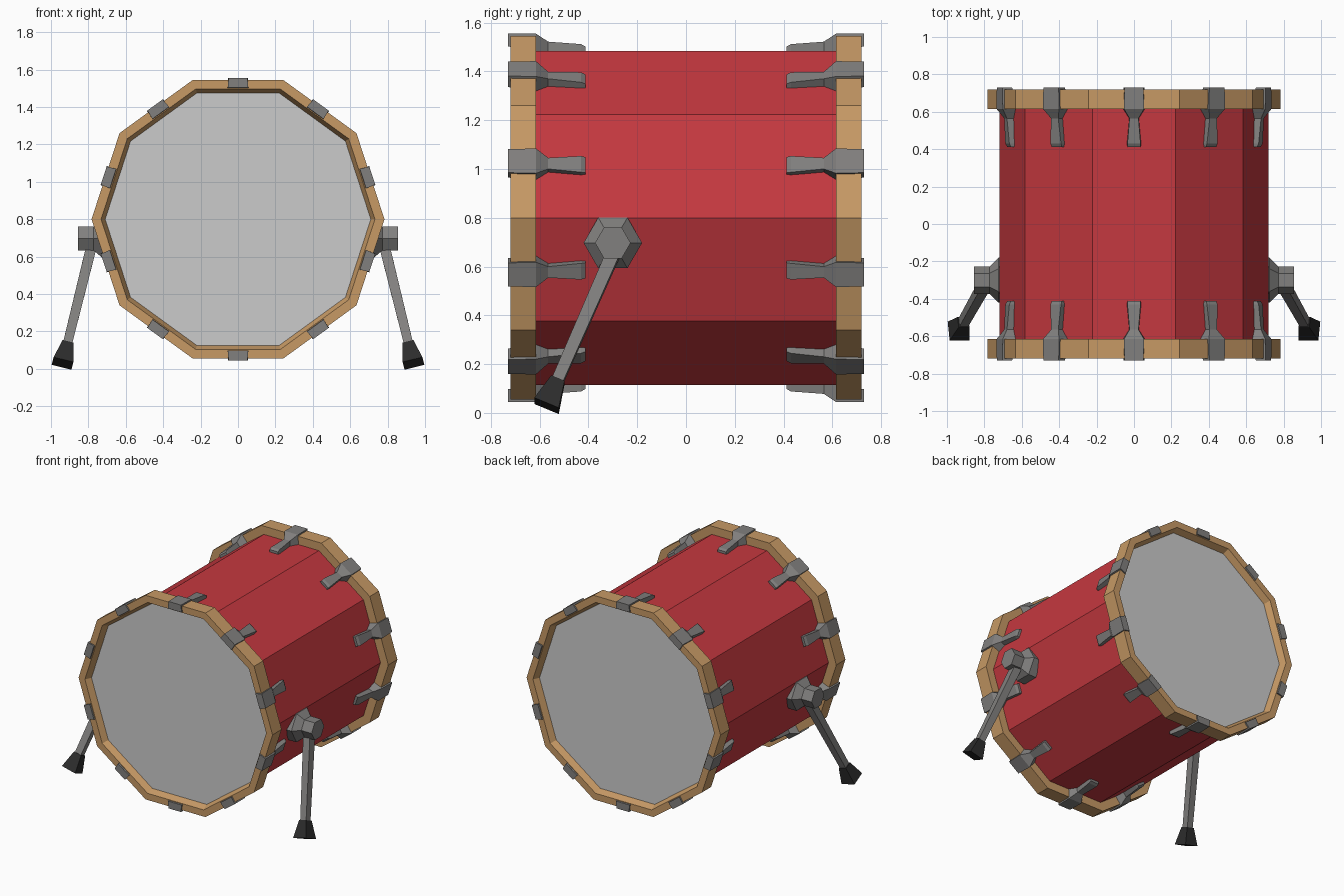
import bpy, bmesh, math
from mathutils import Vector

if "Cube" in bpy.data.objects:
    bpy.data.objects.remove(bpy.data.objects["Cube"])

CZ = 0.8  # height of the drum axis


def material(name, rgb):
    m = bpy.data.materials.new(name)
    m.diffuse_color = (*rgb, 1)
    m.use_nodes = True
    m.node_tree.nodes["Principled BSDF"].inputs["Base Color"].default_value = m.diffuse_color
    return m


RED = material("red_shell", (0.56, 0.04, 0.05))
WOOD = material("wood", (0.57, 0.32, 0.13))
SKIN = material("skin", (0.56, 0.56, 0.56))
METAL = material("metal", (0.22, 0.215, 0.21))
RUBBER = material("rubber", (0.025, 0.025, 0.025))


def loft(name, rings, mat, closed=False):
    """Skin a list of equal-length point rings; cap the ends unless closed."""
    bm = bmesh.new()
    rows = [[bm.verts.new(p) for p in ring] for ring in rings]
    n = len(rows[0])
    pairs = list(zip(rows, rows[1:])) + ([(rows[-1], rows[0])] if closed else [])
    for a, b in pairs:
        for i in range(n):
            j = (i + 1) % n
            bm.faces.new((a[i], a[j], b[j], b[i]))
    if not closed:
        bm.faces.new(rows[0])
        bm.faces.new(rows[-1])
    bmesh.ops.recalc_face_normals(bm, faces=bm.faces)
    me = bpy.data.meshes.new(name)
    bm.to_mesh(me)
    bm.free()
    me.materials.append(mat)
    ob = bpy.data.objects.new(name, me)
    bpy.context.collection.objects.link(ob)
    return ob


def decagon(r, y):
    return [(r * math.cos(k * math.pi / 5), y, CZ + r * math.sin(k * math.pi / 5))
            for k in range(10)]


def polygon(center, axis, r, sides, turn=0.0):
    """Ring of points around an axis, first corner towards -y."""
    axis = Vector(axis).normalized()
    u = Vector((0, -1, 0))
    u = (u - axis * u.dot(axis)).normalized()
    v = axis.cross(u)
    return [Vector(center) + r * (u * math.cos(a) + v * math.sin(a))
            for a in (turn + 2 * math.pi * k / sides for k in range(sides))]


# Shell
loft("shell", [decagon(0.72, -0.64), decagon(0.72, 0.64)], RED)

# Tension claw sections: y, half width, inner and outer distance from axis
CLAW = [(0.73, 0.055, 0.703, 0.755), (0.615, 0.058, 0.68, 0.755),
        (0.565, 0.026, 0.68, 0.722), (0.43, 0.038, 0.68, 0.712),
        (0.412, 0.036, 0.68, 0.702)]

for s, end in ((-1, "front"), (1, "back")):
    # Hoop with sloped inner lip, and recessed drum skin
    loft(end + "_hoop", [decagon(r, s * y) for r, y in
                         ((0.783, 0.72), (0.783, 0.615), (0.71, 0.615),
                          (0.71, 0.675), (0.732, 0.72))], WOOD, closed=True)
    loft(end + "_skin", [decagon(0.715, s * 0.675), decagon(0.715, s * 0.65)], SKIN)
    # Claws on the middle of every flat
    for k in range(10):
        a = math.radians(18 + 36 * k)
        out = Vector((math.cos(a), 0, math.sin(a)))
        side = Vector((-math.sin(a), 0, math.cos(a)))
        rings = []
        for y, w, lo, hi in CLAW:
            c = Vector((0, s * y, CZ))
            rings.append([c + out * lo - side * w, c + out * lo + side * w,
                          c + out * hi + side * w * 0.92, c + out * hi - side * w * 0.92])
        loft(f"{end}_claw_{k + 1}", rings, METAL)

for s, name in ((-1, "left"), (1, "right")):
    # Hexagonal leg mount
    loft(name + "_leg_mount",
         [polygon((s * x, -0.3, 0.697), (s, 0, 0), r, 6)
          for x, r in ((0.66, 0.12), (0.725, 0.12), (0.772, 0.073), (0.855, 0.073))], METAL)
    # Leg and flared foot along one slanted line
    top = Vector((s * 0.782, -0.295, 0.66))
    tip = Vector((s * 0.938, -0.572, 0.029))
    d = tip - top
    turn = math.pi / 4
    loft(name + "_leg", [polygon(top, d, 0.04, 4, turn),
                         polygon(top + d * 0.9, d, 0.034, 4, turn)], METAL)
    loft(name + "_foot", [polygon(top + d * 0.83, d, 0.042, 4, turn),
                          polygon(tip, d, 0.077, 4, turn)], RUBBER)
